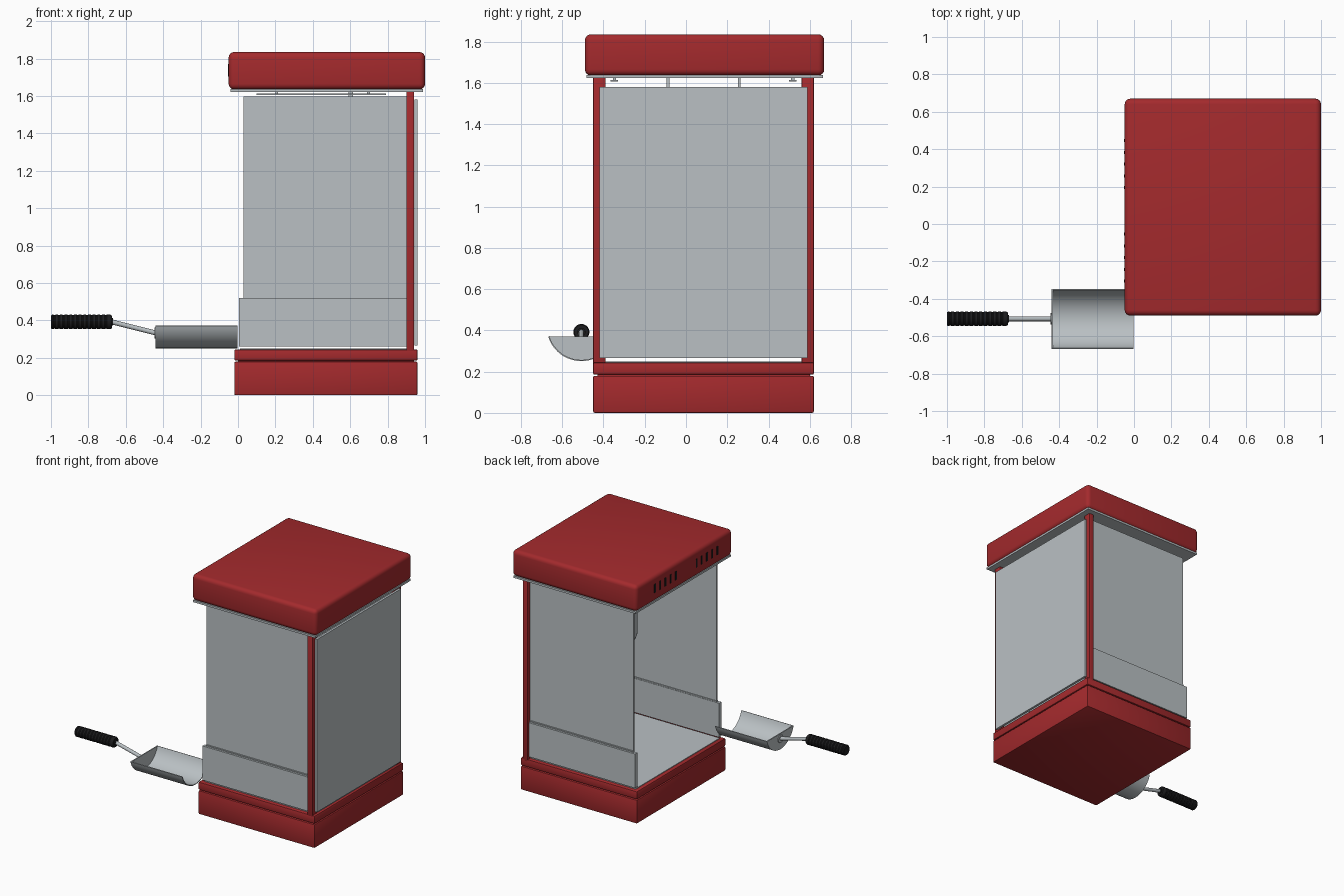
import bpy, bmesh, math
from mathutils import Vector

cube = bpy.data.objects.get("Cube")
if cube:
    bpy.data.objects.remove(cube, do_unlink=True)


def material(name, r, g, b):
    m = bpy.data.materials.new(name)
    m.use_nodes = True
    m.diffuse_color = (r, g, b, 1)
    m.node_tree.nodes["Principled BSDF"].inputs["Base Color"].default_value = (r, g, b, 1)
    return m


RED = material("red paint", 0.37, 0.023, 0.026)
GREY = material("pale steel", 0.49, 0.53, 0.55)
BLACK = material("black rubber", 0.012, 0.012, 0.013)


def finish(name, bm, mat, smooth=False):
    bmesh.ops.recalc_face_normals(bm, faces=bm.faces)
    mesh = bpy.data.meshes.new(name)
    bm.to_mesh(mesh)
    bm.free()
    mesh.materials.append(mat)
    ob = bpy.data.objects.new(name, mesh)
    bpy.context.collection.objects.link(ob)
    if smooth:
        bpy.ops.object.select_all(action="DESELECT")
        ob.select_set(True)
        bpy.context.view_layer.objects.active = ob
        bpy.ops.object.shade_smooth_by_angle(angle=math.radians(35))
    return ob


def box(name, x, y, z, mat, bevel=0, segments=2):
    """Box from (min, max) pairs, with optional rounded edges."""
    bm = bmesh.new()
    bmesh.ops.create_cube(bm, size=1)
    for v in bm.verts:
        v.co = [(lo + hi) / 2 + c * (hi - lo) for c, (lo, hi) in zip(v.co, (x, y, z))]
    if bevel:
        bmesh.ops.bevel(bm, geom=bm.edges[:], offset=bevel, segments=segments,
                        profile=0.5, affect="EDGES")
    return finish(name, bm, mat, bevel > 0)


def lathe(name, profile, origin, axis, mat, steps=32):
    """Revolve (radius, height) points round an axis through origin."""
    bm = bmesh.new()
    turn = Vector((0, 0, 1)).rotation_difference(Vector(axis))
    pts = [bm.verts.new((r, 0, h)) for r, h in profile]
    edges = [bm.edges.new(pair) for pair in zip(pts, pts[1:])]
    bmesh.ops.spin(bm, geom=pts + edges, cent=(0, 0, 0), axis=(0, 0, 1),
                   angle=math.tau, steps=steps)
    bmesh.ops.remove_doubles(bm, verts=bm.verts, dist=0.0001)
    for v in bm.verts:
        v.co = turn @ v.co + Vector(origin)
    return finish(name, bm, mat, True)


def rod(name, start, end, radius, mat, steps=16):
    d = Vector(end) - Vector(start)
    return lathe(name, [(0, 0), (radius, 0), (radius, d.length), (0, d.length)],
                 start, d.normalized(), mat, steps)


MID_Y = 0.085  # middle of the cabinet, front to back

# Base and floor
box("base", (-0.02, 0.96), (-0.45, 0.62), (0, 0.18), RED, 0.008)
box("base_core", (0, 0.94), (-0.43, 0.6), (0.17, 0.19), RED)
box("base_rim", (-0.02, 0.96), (-0.45, 0.62), (0.185, 0.245), RED, 0.008)
box("floor", (0.01, 0.94), (-0.42, 0.59), (0.235, 0.25), GREY)

# Roof with its steel underplate
box("roof", (-0.05, 1.0), (-0.49, 0.67), (1.635, 1.835), RED, 0.03, 4)
box("roof_underplate", (-0.04, 0.99), (-0.483, 0.663), (1.622, 1.637), GREY)

# Vent slots on the open side of the roof
for group, centre in enumerate((0.32, -0.18)):
    for i in range(5):
        y = centre + (i - 2) * 0.063
        box(f"vent_slot_{group}_{i}", (-0.053, -0.046), (y - 0.008, y + 0.008),
            (1.705, 1.77), BLACK)

# Side panel opposite the opening
box("side_panel", (0.943, 0.96), (-0.42, 0.59), (0.265, 1.58), GREY)

# Parts that repeat at the front and back
for label, s in (("front", -1), ("back", 1)):
    def span(a, b):
        return tuple(sorted((MID_Y + s * a, MID_Y + s * b)))
    box(label + "_post", (0.9, 0.942), span(0.475, 0.535), (0.225, 1.625), RED, 0.004)
    box(label + "_upper_panel", (0.03, 0.905), span(0.495, 0.505), (0.5, 1.597), GREY)
    box(label + "_lower_panel", (0.005, 0.905), span(0.492, 0.52), (0.26, 0.52), GREY)
    box(label + "_panel_lip", (0.03, 0.905), span(0.49, 0.512), (0.524, 0.532), GREY)
    box(label + "_light_bar", (0.1, 0.79), span(0.415, 0.45), (1.605, 1.613), GREY)
    for x in (0.2, 0.69):
        box(label + "_light_mount", (x, x + 0.015), span(0.425, 0.44), (1.61, 1.625), GREY)
    box(label + "_kettle_hanger", (0.59, 0.615), span(0.166, 0.18), (1.3, 1.625), GREY)

# Hanging kettle with its lid and knob
lathe("kettle", [(0, 1.05), (0.17, 1.05), (0.195, 1.06), (0.205, 1.085), (0.205, 1.31),
                 (0.212, 1.315), (0.212, 1.325), (0.19, 1.335), (0, 1.35)],
      (0.6, MID_Y, 0), (0, 0, 1), GREY, 40)
lathe("kettle_knob", [(0, 0), (0.02, 0), (0.02, 0.03), (0, 0.035)],
      (0.6, MID_Y, 1.345), (0, 0, 1), GREY, 16)

# Scoop: a curved trough closed at the handle end
SCOOP_Y, SCOOP_Z, RADIUS = -0.507, 0.419, 0.168
half = math.acos((SCOOP_Z - 0.37) / RADIUS)
COUNT = 24


def arc(x, radius):
    angles = [half * (2 * i / COUNT - 1) for i in range(COUNT + 1)]
    return [(x, SCOOP_Y + radius * math.sin(a), SCOOP_Z - radius * math.cos(a)) for a in angles]


bm = bmesh.new()
outline = arc(-0.44, RADIUS) + arc(-0.44, RADIUS - 0.006)[::-1]
face = bm.faces.new([bm.verts.new(p) for p in outline])
ext = bmesh.ops.extrude_face_region(bm, geom=[face], use_keep_orig=True)
bmesh.ops.translate(bm, vec=(0.437, 0, 0),
                    verts=[g for g in ext["geom"] if isinstance(g, bmesh.types.BMVert)])
finish("scoop_trough", bm, GREY, True)

bm = bmesh.new()
face = bm.faces.new([bm.verts.new(p) for p in arc(-0.44, RADIUS - 0.001)])
ext = bmesh.ops.extrude_face_region(bm, geom=[face], use_keep_orig=True)
bmesh.ops.translate(bm, vec=(0.008, 0, 0),
                    verts=[g for g in ext["geom"] if isinstance(g, bmesh.types.BMVert)])
finish("scoop_end", bm, GREY)

# Scoop handle: mount, sloping rod, collar and ribbed grip
rod("scoop_mount", (-0.446, SCOOP_Y, 0.332), (-0.436, SCOOP_Y, 0.332), 0.03, GREY)
rod("scoop_rod", (-0.44, SCOOP_Y, 0.333), (-0.69, SCOOP_Y, 0.396), 0.013, GREY)
rod("grip_collar", (-0.69, SCOOP_Y, 0.392), (-0.667, SCOOP_Y, 0.392), 0.02, BLACK)
grip = [(0, 0), (0.034, 0), (0.039, 0.006)]
RIBS = 12
for i in range(RIBS):
    h = 0.012 + i * 0.025
    grip += [(0.039, h), (0.036, h + 0.004), (0.036, h + 0.008), (0.039, h + 0.012)]
grip += [(0.039, 0.316), (0.034, 0.325), (0, 0.325)]
lathe("scoop_grip", grip, (-1.0, SCOOP_Y, 0.392), (1, 0, 0), BLACK, 24)
